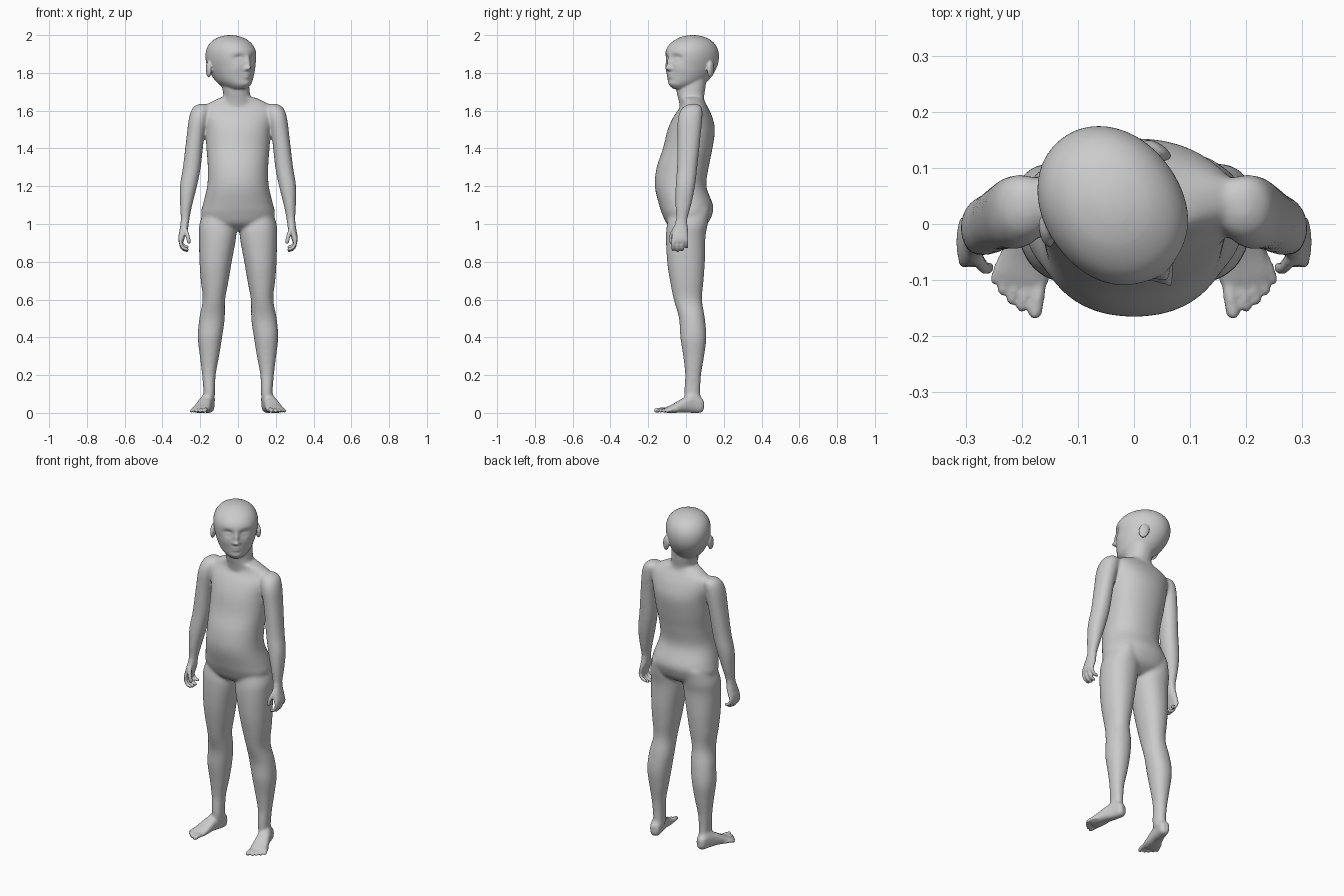
import bpy, bmesh, math
from mathutils import Matrix, Vector

bm = bmesh.new()


def catmull(a, b, c, d, t):
    return tuple(0.5 * (2 * q + (r - p) * t + (2 * p - 5 * q + 4 * r - s) * t * t
                        + (3 * q - p - 3 * r + s) * t ** 3) for p, q, r, s in zip(a, b, c, d))


def skin_rings(rings):
    for r0, r1 in zip(rings, rings[1:]):
        n = len(r0)
        for i in range(n):
            j = (i + 1) % n
            bm.faces.new((r0[i], r0[j], r1[j], r1[i]))
    bm.faces.new(rings[0])
    bm.faces.new(rings[-1])


def loft(secs, mat=Matrix(), sx=1, n=48, sub=5, p=0.92, warp=None):
    """Smooth loft through oval sections (z, y_front, y_back, x_min, x_max)."""
    ks = [secs[0]] + list(secs) + [secs[-1]]
    dense = [catmull(*ks[i:i + 4], k / sub) for i in range(len(secs) - 1) for k in range(sub)]
    rings = []
    for z, y0, y1, x0, x1 in dense + [secs[-1]]:
        ring = []
        for i in range(n):
            c, s = math.cos(math.tau * i / n), math.sin(math.tau * i / n)
            v = Vector(((x0 + x1) / 2 + (x1 - x0) / 2 * math.copysign(abs(c) ** p, c),
                        (y0 + y1) / 2 + (y1 - y0) / 2 * math.copysign(abs(s) ** p, s), z))
            if warp:
                v = warp(v)
            v = mat @ v
            ring.append(bm.verts.new((v.x * sx, v.y, v.z)))
        rings.append(ring)
    skin_rings(rings)


def digit(pts, r, mat=Matrix(), sx=1, n=12):
    """Round-ended tube through a few points."""
    pts = [mat @ Vector(q) for q in pts]
    ks = [pts[0]] + pts + [pts[-1]]
    path = [Vector(catmull(*ks[i:i + 4], k / 5)) for i in range(len(pts) - 1) for k in range(5)]
    path.append(pts[-1])
    end = (path[-1] - path[-2]).normalized()
    prof = [(q, r) for q in path]
    prof += [(path[-1] + end * r * math.sin(a), r * math.cos(a)) for a in (0.5, 0.95, 1.35)]
    rings = []
    for i, (q, rad) in enumerate(prof):
        d = (prof[min(i + 1, len(prof) - 1)][0] - prof[max(i - 1, 0)][0]).normalized()
        u = d.cross(Vector((0.3, 1, 0.2))).normalized()
        w = d.cross(u)
        ring = []
        for k in range(n):
            a = math.tau * k / n
            v = q + (u * math.cos(a) + w * math.sin(a)) * rad
            ring.append(bm.verts.new((v.x * sx, v.y, v.z)))
        rings.append(ring)
    skin_rings(rings)


# torso
torso = [(0.965, -0.05, 0.06, 0.06), (1.0, -0.1, 0.113, 0.165), (1.05, -0.125, 0.138, 0.195),
         (1.1, -0.142, 0.143, 0.187), (1.2, -0.165, 0.108, 0.163), (1.3, -0.155, 0.12, 0.16),
         (1.4, -0.122, 0.14, 0.167), (1.5, -0.097, 0.153, 0.174), (1.57, -0.065, 0.138, 0.187),
         (1.62, -0.03, 0.115, 0.18), (1.65, -0.025, 0.098, 0.135), (1.67, -0.035, 0.093, 0.09)]
loft([(z, a, b, -w, w) for z, a, b, w in torso], n=64)

# neck
loft([(1.6, -0.03, 0.1, -0.085, 0.085), (1.66, -0.04, 0.095, -0.077, 0.07),
      (1.7, -0.05, 0.1, -0.08, 0.062), (1.78, -0.055, 0.11, -0.095, 0.055)])

# head, turned to one side, with facial relief as soft bumps (x, z, width, height, depth)
head_mat = Matrix.Translation((-0.04, 0.035, 0)) @ Matrix.Rotation(math.radians(36.5), 4, 'Z')
relief = [(0, 1.852, 0.012, 0.03, 0.016), (0, 1.825, 0.014, 0.012, 0.024),
          (0, 1.794, 0.024, 0.006, 0.008), (0, 1.778, 0.02, 0.006, 0.009),
          (0, 1.745, 0.025, 0.015, 0.006)]
for s in (-1, 1):
    relief += [(s * 0.045, 1.877, 0.026, 0.018, -0.02), (s * 0.045, 1.873, 0.017, 0.009, 0.011),
               (s * 0.015, 1.821, 0.008, 0.008, 0.008), (s * 0.06, 1.82, 0.03, 0.025, 0.004)]


def face(v):
    k = min(1, max(0, -v.y / 0.06))
    push = sum(a * math.exp(-((v.x - x) / w) ** 2 - ((v.z - z) / h) ** 2) for x, z, w, h, a in relief)
    return Vector((v.x, v.y - k * push, v.z))


skull = [(1.715, -0.12, 0.03, 0.045), (1.735, -0.14, 0.055, 0.068), (1.76, -0.145, 0.085, 0.088),
         (1.8, -0.148, 0.118, 0.105), (1.84, -0.151, 0.139, 0.116), (1.88, -0.155, 0.147, 0.122),
         (1.92, -0.15, 0.142, 0.119), (1.955, -0.125, 0.122, 0.103), (1.982, -0.083, 0.085, 0.073),
         (1.996, -0.04, 0.04, 0.035), (2.0, -0.008, 0.008, 0.008)]
loft([(z, a, b, -w, w) for z, a, b, w in skull], head_mat, n=96, sub=8, p=0.97, warp=face)

for s in (-1, 1):
    # ear
    ear = (head_mat @ Matrix.Translation((s * 0.122, 0.03, 1.818))
           @ Matrix.Rotation(s * 0.4, 4, 'Z') @ Matrix.Rotation(-0.2, 4, 'X')
           @ Matrix.Diagonal((0.013, 0.029, 0.044, 1)))
    bmesh.ops.create_uvsphere(bm, u_segments=20, v_segments=12, radius=1, matrix=ear)

    # leg
    loft([(0.06, 0.005, 0.08, 0.122, 0.18), (0.1, -0.01, 0.076, 0.122, 0.182),
          (0.2, -0.005, 0.08, 0.118, 0.19), (0.3, -0.015, 0.096, 0.1, 0.202),
          (0.4, -0.03, 0.108, 0.084, 0.213), (0.5, -0.037, 0.1, 0.07, 0.205),
          (0.6, -0.065, 0.085, 0.068, 0.187), (0.7, -0.085, 0.093, 0.05, 0.197),
          (0.8, -0.1, 0.1, 0.033, 0.204), (0.93, -0.106, 0.103, 0.01, 0.207),
          (1.0, -0.1, 0.115, 0.012, 0.204), (1.08, -0.08, 0.125, 0.04, 0.175)], sx=s)

    # foot, lofted from heel to ball
    foot = Matrix.Translation((0.15, 0.093, 0)) @ Matrix.Rotation(math.radians(13.6), 4, 'Z')
    loft([(0, 0.02, 0.06, -0.015, 0.015), (0.015, 0.002, 0.085, -0.03, 0.027),
          (0.06, 0, 0.105, -0.034, 0.032), (0.11, 0.003, 0.08, -0.037, 0.04),
          (0.16, 0, 0.05, -0.042, 0.048), (0.195, 0, 0.033, -0.043, 0.05),
          (0.212, 0.004, 0.024, -0.036, 0.042)],
         foot @ Matrix.Rotation(math.pi / 2, 4, 'X'), s, p=0.8)

    # toes
    for x, tip, r in ((-0.032, 0.25, 0.0125), (-0.008, 0.247, 0.0095), (0.012, 0.238, 0.0092),
                      (0.031, 0.226, 0.009), (0.048, 0.21, 0.0088)):
        digit([(x * 0.85, -tip + 0.06, 0.016), (x, -tip + 0.025, 0.016), (x * 1.04, -tip, r)],
              r, foot, s)

    # arm and palm
    loft([(1.637, 0.015, 0.06, 0.175, 0.205), (1.615, -0.02, 0.085, 0.15, 0.24),
          (1.56, -0.043, 0.087, 0.158, 0.26), (1.45, -0.045, 0.076, 0.18, 0.274),
          (1.3, -0.048, 0.06, 0.197, 0.292), (1.2, -0.055, 0.048, 0.217, 0.308),
          (1.1, -0.056, 0.028, 0.242, 0.307), (1.02, -0.054, 0.007, 0.258, 0.303),
          (0.97, -0.07, 0.011, 0.266, 0.309), (0.93, -0.077, 0.013, 0.281, 0.316),
          (0.905, -0.073, 0.01, 0.288, 0.315)], sx=s)

    # fingers and thumb
    for y, drop in ((-0.068, 0.006), (-0.044, 0), (-0.02, 0.003), (0.003, 0.018)):
        digit([(0.302, y, 0.925), (0.303, y, 0.892 + drop), (0.29, y, 0.868 + drop),
               (0.27, y, 0.86 + drop)], 0.0095, sx=s)
    digit([(0.28, -0.06, 0.975), (0.268, -0.077, 0.94), (0.26, -0.078, 0.905)], 0.011, sx=s)

# fuse every part into one continuous skin
bmesh.ops.recalc_face_normals(bm, faces=bm.faces)
mesh = bpy.data.meshes.new("body")
bm.to_mesh(mesh)
bm.free()
body = bpy.data.objects.new("body", mesh)
bpy.context.collection.objects.link(body)
bpy.context.view_layer.objects.active = body
body.select_set(True)
fuse = body.modifiers.new("fuse", 'REMESH')
fuse.mode = 'VOXEL'
fuse.voxel_size = 0.0055
bpy.ops.object.modifier_apply(modifier="fuse")

# soften joins on trunk and limbs, keep the face, hands and feet crisp
bm = bmesh.new()
bm.from_mesh(mesh)
soft = [v for v in bm.verts if 0.07 < v.co.z < 1.71 and not (abs(v.co.x) > 0.22 and v.co.z < 1.02)]
for group, times in ((bm.verts[:], 2), (soft, 16)):
    for _ in range(times):
        bmesh.ops.smooth_vert(bm, verts=group, factor=0.5,
                              use_axis_x=True, use_axis_y=True, use_axis_z=True)
bm.to_mesh(mesh)
bm.free()
bpy.ops.object.shade_smooth()
